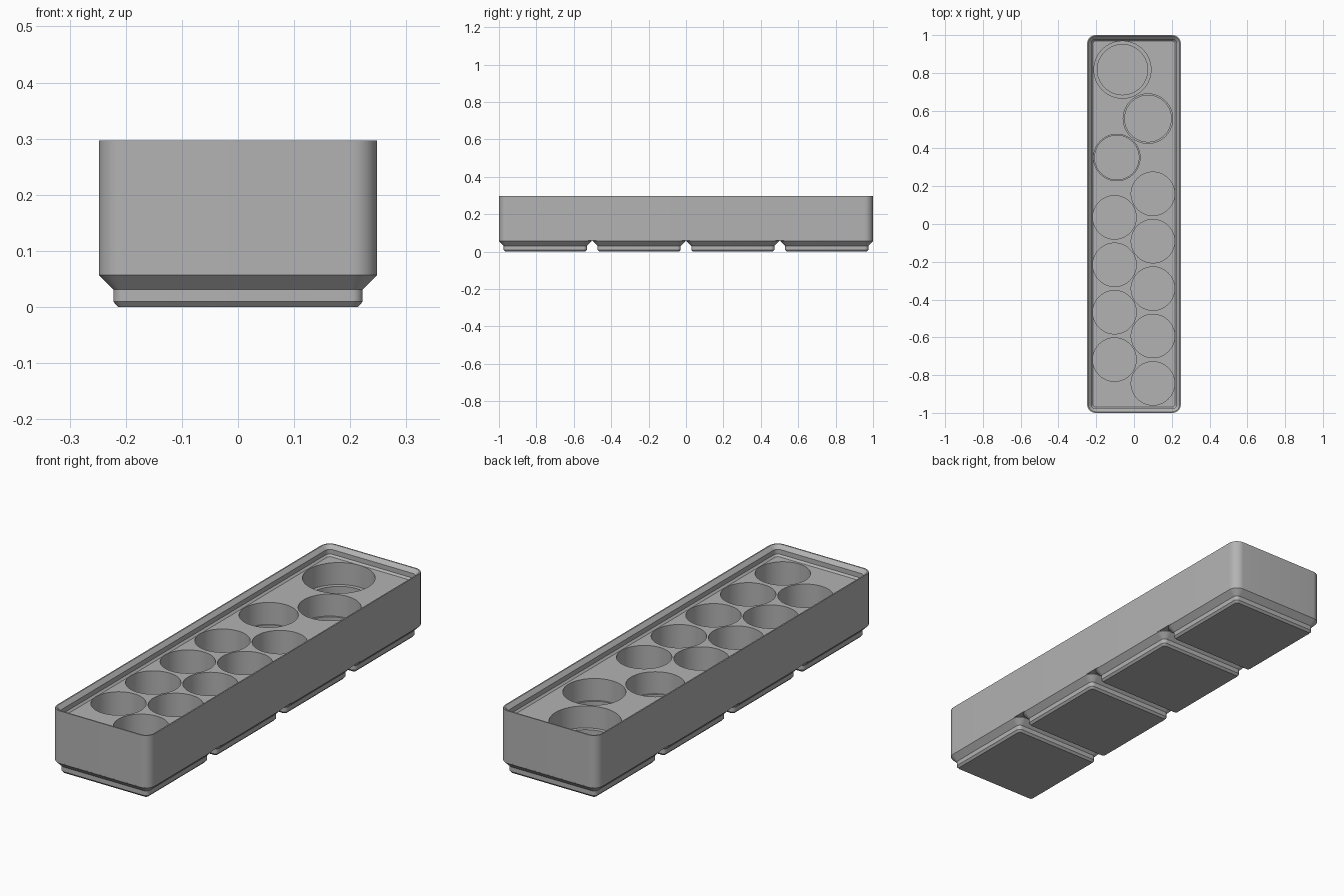
import bpy, bmesh
from math import sin, cos, pi

if "Cube" in bpy.data.objects:
    bpy.data.objects.remove(bpy.data.objects["Cube"])

HALF_X, HALF_Y, RADIUS = 0.248, 1.0, 0.045
PITCH = 0.5015
FLOOR, FOOT_TOP = 0.2507, 0.0597

grey = bpy.data.materials.new("plain grey")
grey.use_nodes = True
colour = (0.45, 0.45, 0.45, 1)
grey.diffuse_color = colour
grey.node_tree.nodes["Principled BSDF"].inputs["Base Color"].default_value = colour


def rounded_rect(hx, hy, r, cy=0, steps=10):
    """Outline of a rounded rectangle; a full circle when hx = hy = r."""
    pts = []
    for q, (sx, sy) in enumerate([(1, 1), (-1, 1), (-1, -1), (1, -1)]):
        for i in range(steps + 1):
            a = (q + i / steps) * pi / 2
            pts.append((sx * (hx - r) + r * cos(a), cy + sy * (hy - r) + r * sin(a)))
    return pts


def circle(cx, cy, r, steps=72):
    return [(cx + r * cos(2 * pi * i / steps), cy + r * sin(2 * pi * i / steps))
            for i in range(steps)]


def loft(bm, rings):
    """Skin a list of (outline, z) rings and cap both ends."""
    loops = [[bm.verts.new((x, y, z)) for x, y in outline] for outline, z in rings]
    n = len(loops[0])
    for a, b in zip(loops, loops[1:]):
        for i in range(n):
            j = (i + 1) % n
            bm.faces.new((a[i], a[j], b[j], b[i]))
    bm.faces.new(loops[0][::-1])
    bm.faces.new(loops[-1])


def make_object(name, bm):
    bmesh.ops.recalc_face_normals(bm, faces=bm.faces)
    mesh = bpy.data.meshes.new(name)
    bm.to_mesh(mesh)
    bm.free()
    mesh.materials.append(grey)
    ob = bpy.data.objects.new(name, mesh)
    bpy.context.collection.objects.link(ob)
    return ob


def smooth(ob):
    bpy.ops.object.select_all(action='DESELECT')
    ob.select_set(True)
    bpy.context.view_layer.objects.active = ob
    bpy.ops.object.shade_smooth_by_angle(angle=pi / 7)


# Tray body: outer wall, then down the stepped stacking lip to the floor
bm = bmesh.new()
wall = [(0, FOOT_TOP), (0, 0.297), (0.006, 0.297), (0.0227, 0.2806),
        (0.0227, 0.2591), (0.031, FLOOR)]
loft(bm, [(rounded_rect(HALF_X - d, HALF_Y - d, RADIUS - d), z) for d, z in wall])
body = make_object("tray_body", bm)

# Round pockets: x, y, upper radius, lower radius
pockets = [(-0.061, 0.817, 0.151, 0.133), (0.074, 0.558, 0.131, 0.123),
           (-0.091, 0.352, 0.123, 0.117)]
pockets += [(0.1, 0.16 - 0.251 * i, 0.115, 0.115) for i in range(5)]
pockets += [(-0.103, 0.035 - 0.251 * i, 0.115, 0.115) for i in range(4)]
STEP, BOTTOM = 0.15, 0.085
bm = bmesh.new()
for x, y, upper, lower in pockets:
    rings = [(circle(x, y, lower), BOTTOM)]
    if upper > lower:
        rings += [(circle(x, y, lower), STEP), (circle(x, y, upper), STEP)]
    rings.append((circle(x, y, upper), FLOOR + 0.02))
    loft(bm, rings)
cutter = make_object("pocket_cutter", bm)
cutter.hide_render = True

cut = body.modifiers.new("pockets", 'BOOLEAN')
cut.operation, cut.solver, cut.object = 'DIFFERENCE', 'EXACT', cutter
bpy.context.view_layer.objects.active = body
bpy.ops.object.modifier_apply(modifier=cut.name)
bpy.data.objects.remove(cutter)
smooth(body)

# Four stepped feet under the tray
foot = [(0.0345, 0), (0.0257, 0.0096), (0.0257, 0.031), (0, 0.0567), (0, FOOT_TOP)]
for k in range(4):
    bm = bmesh.new()
    cy = (k - 1.5) * PITCH
    loft(bm, [(rounded_rect(HALF_X - d, HALF_X - d, RADIUS - d, cy), z) for d, z in foot])
    smooth(make_object(f"foot_{k + 1}", bm))
